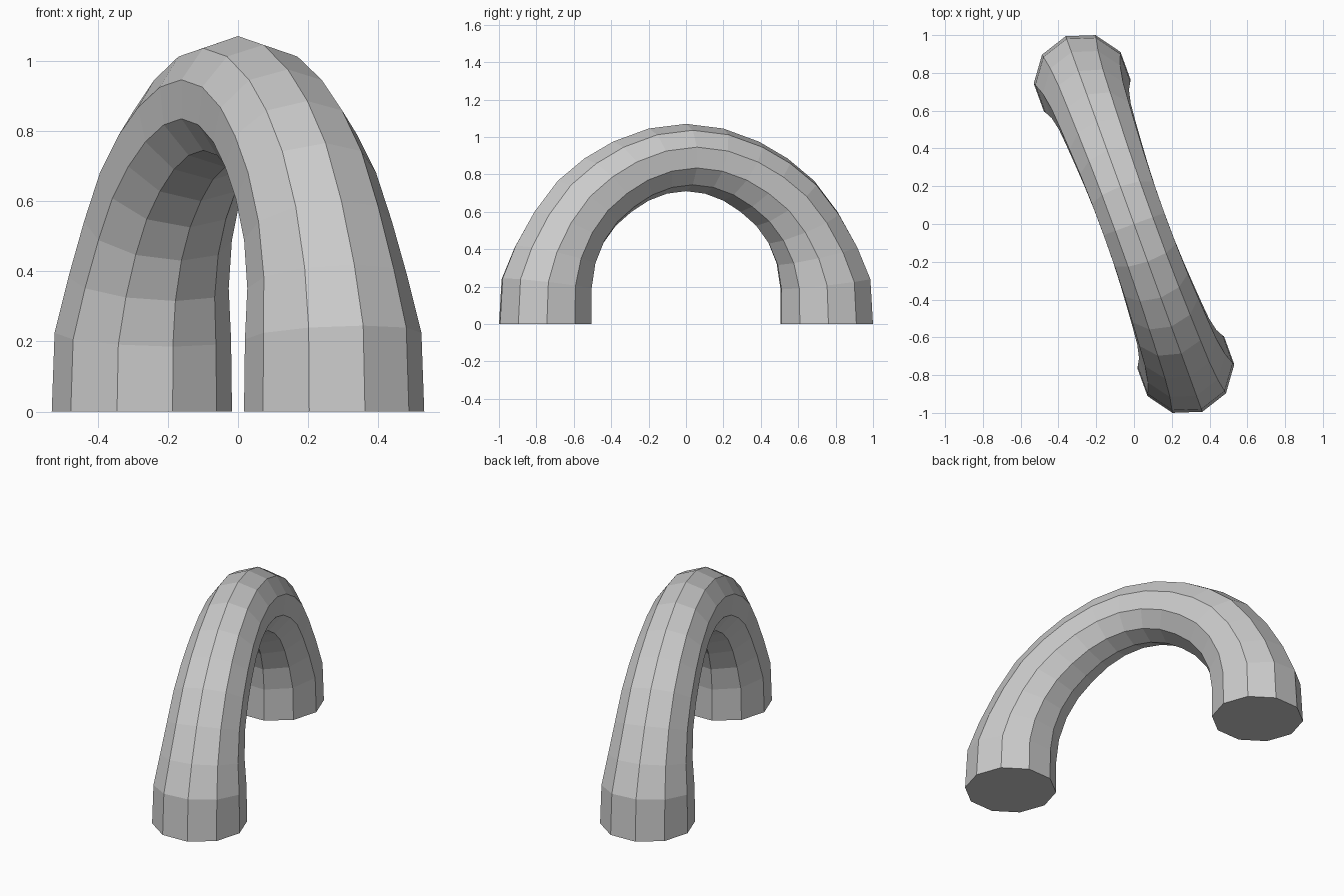
import bpy, bmesh, math
from mathutils import Vector

if "Cube" in bpy.data.objects:
    bpy.data.objects.remove(bpy.data.objects["Cube"])

SIDES = 10
YAW = math.radians(20)
ALONG = Vector((math.sin(YAW), -math.cos(YAW), 0))   # direction towards the front foot
ACROSS = Vector((math.cos(YAW), math.sin(YAW), 0))
UP = Vector((0, 0, 1))

# Outer and inner edge of half the arch (distance along, height), foot to crown
OUTER = [(1.058, 0), (1.043, .245), (.968, .42), (.862, .60), (.73, .765),
         (.578, .885), (.415, .975), (.212, 1.045), (0, 1.07)]
INNER = [(.544, 0), (.543, .185), (.522, .315), (.472, .43), (.40, .525),
         (.31, .60), (.212, .66), (.108, .697), (0, .71)]

half = list(zip(OUTER, INNER))
pairs = half + [((-o[0], o[1]), (-i[0], i[1])) for o, i in reversed(half[:-1])]


def point(p):
    return ALONG * p[0] + UP * p[1]


# Tapered ten-sided tube swept along the arch
bm = bmesh.new()
rings = []
for o, i in pairs:
    centre = (point(o) + point(i)) / 2
    radial = (point(o) - point(i)) / 2
    ring = []
    for k in range(SIDES):
        a = 2 * math.pi * k / SIDES
        ring.append(bm.verts.new(centre + radial * math.cos(a)
                                 + ACROSS * radial.length * math.sin(a)))
    rings.append(ring)
for r0, r1 in zip(rings, rings[1:]):
    for k in range(SIDES):
        n = (k + 1) % SIDES
        bm.faces.new((r0[k], r0[n], r1[n], r1[k]))

# Flat feet
bm.faces.new(rings[0])
bm.faces.new(rings[-1])
bmesh.ops.recalc_face_normals(bm, faces=bm.faces)

mesh = bpy.data.meshes.new("arch")
bm.to_mesh(mesh)
bm.free()
bpy.context.collection.objects.link(bpy.data.objects.new("arch", mesh))
